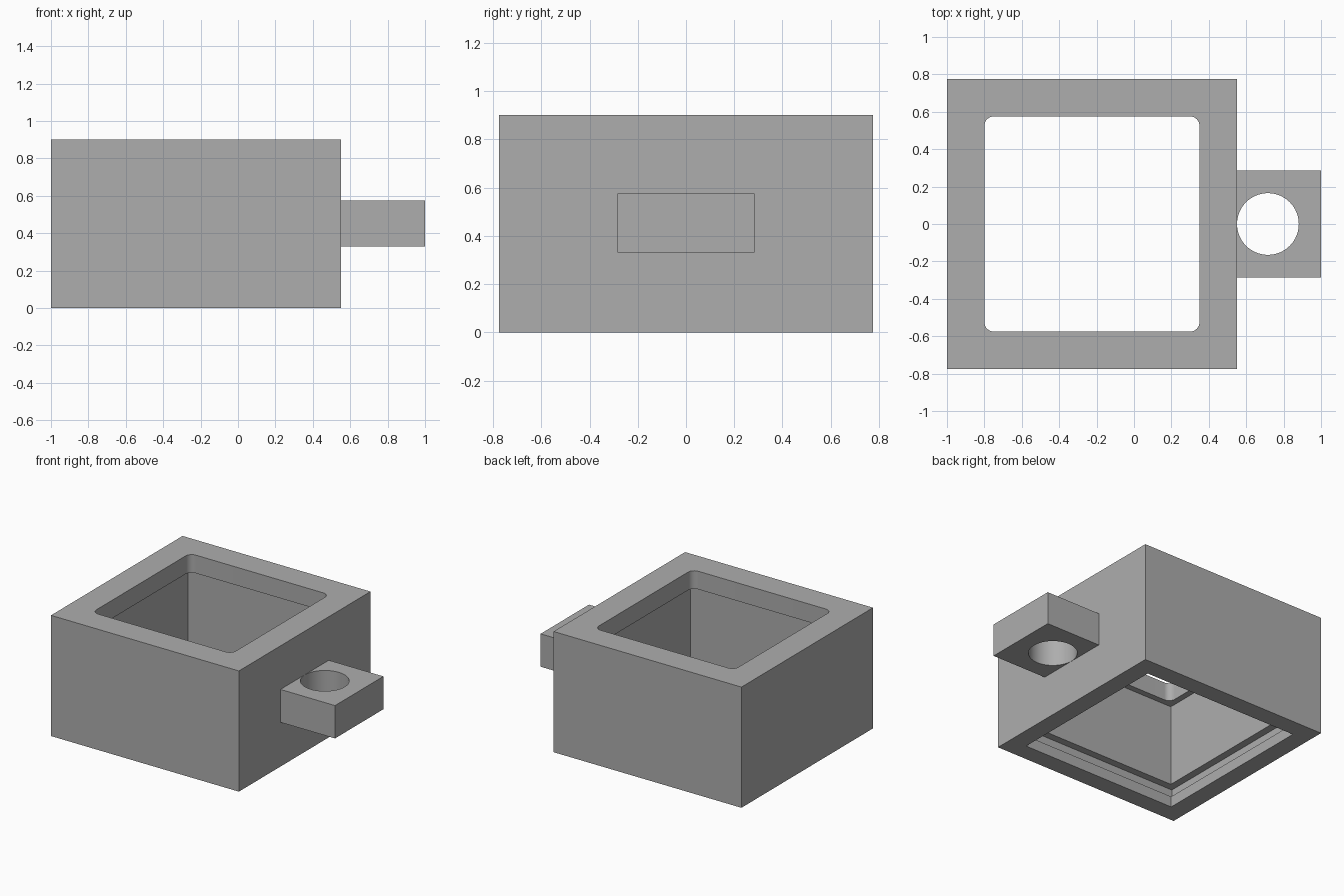
import bpy, bmesh, math

if "Cube" in bpy.data.objects:
    bpy.data.objects.remove(bpy.data.objects["Cube"])

CX = -0.225          # centre of the housing in x
grey = bpy.data.materials.new("grey")
grey.diffuse_color = (0.42, 0.42, 0.42, 1)
grey.use_nodes = True
grey.node_tree.nodes["Principled BSDF"].inputs["Base Color"].default_value = grey.diffuse_color


def square(h):
    return [(CX - h, -h), (CX + h, -h), (CX + h, h), (CX - h, h)]


def rounded_square(h, r, steps=8):
    pts = []
    for q, (sx, sy) in enumerate([(1, 1), (-1, 1), (-1, -1), (1, -1)]):
        for i in range(steps + 1):
            a = math.pi / 2 * (q + i / steps)
            pts.append((CX + sx * (h - r) + r * math.cos(a), sy * (h - r) + r * math.sin(a)))
    return pts


def circle(x, r, n=64):
    return [(x + r * math.cos(2 * math.pi * i / n), r * math.sin(2 * math.pi * i / n)) for i in range(n)]


def stack(name, layers):
    """Closed solid from matching outlines stacked in z."""
    bm = bmesh.new()
    rings = [[bm.verts.new((x, y, z)) for x, y in pts] for pts, z in layers]
    for lo, hi in zip(rings, rings[1:]):
        for i in range(len(lo)):
            j = (i + 1) % len(lo)
            bm.faces.new((lo[i], lo[j], hi[j], hi[i]))
    bm.faces.new(rings[0][::-1])
    bm.faces.new(rings[-1])
    bmesh.ops.recalc_face_normals(bm, faces=bm.faces)
    me = bpy.data.meshes.new(name)
    bm.to_mesh(me)
    bm.free()
    me.materials.append(grey)
    ob = bpy.data.objects.new(name, me)
    bpy.context.collection.objects.link(ob)
    return ob


def cut(ob, cutter):
    bpy.context.view_layer.objects.active = ob
    mod = ob.modifiers.new("cut", 'BOOLEAN')
    mod.operation = 'DIFFERENCE'
    mod.solver = 'EXACT'
    mod.object = cutter
    bpy.ops.object.modifier_apply(modifier=mod.name)
    bpy.data.objects.remove(cutter, do_unlink=True)


# Housing block with a stepped cavity: bottom mouth, groove, main chamber
housing = stack("housing", [(square(0.775), 0), (square(0.775), 0.9)])
cut(housing, stack("cavity_cutter", [
    (square(0.64), -0.1), (square(0.64), 0.08),
    (square(0.675), 0.08), (square(0.675), 0.16),
    (square(0.62), 0.16), (square(0.62), 0.765)]))

# Rounded opening through the top rim
opening = rounded_square(0.575, 0.05)
cut(housing, stack("opening_cutter", [(opening, 0.6), (opening, 1.0)]))

# Side lug with a vertical hole
lug_outline = [(0.55, -0.285), (1.0, -0.285), (1.0, 0.285), (0.55, 0.285)]
lug = stack("side_lug", [(lug_outline, 0.33), (lug_outline, 0.575)])
hole = circle(0.716, 0.165)
cut(lug, stack("hole_cutter", [(hole, 0.2), (hole, 0.7)]))

# Smooth the round surfaces, keep edges sharp
for ob in (housing, lug):
    bpy.ops.object.select_all(action='DESELECT')
    ob.select_set(True)
    bpy.context.view_layer.objects.active = ob
    bpy.ops.object.shade_smooth_by_angle(angle=math.radians(30))
